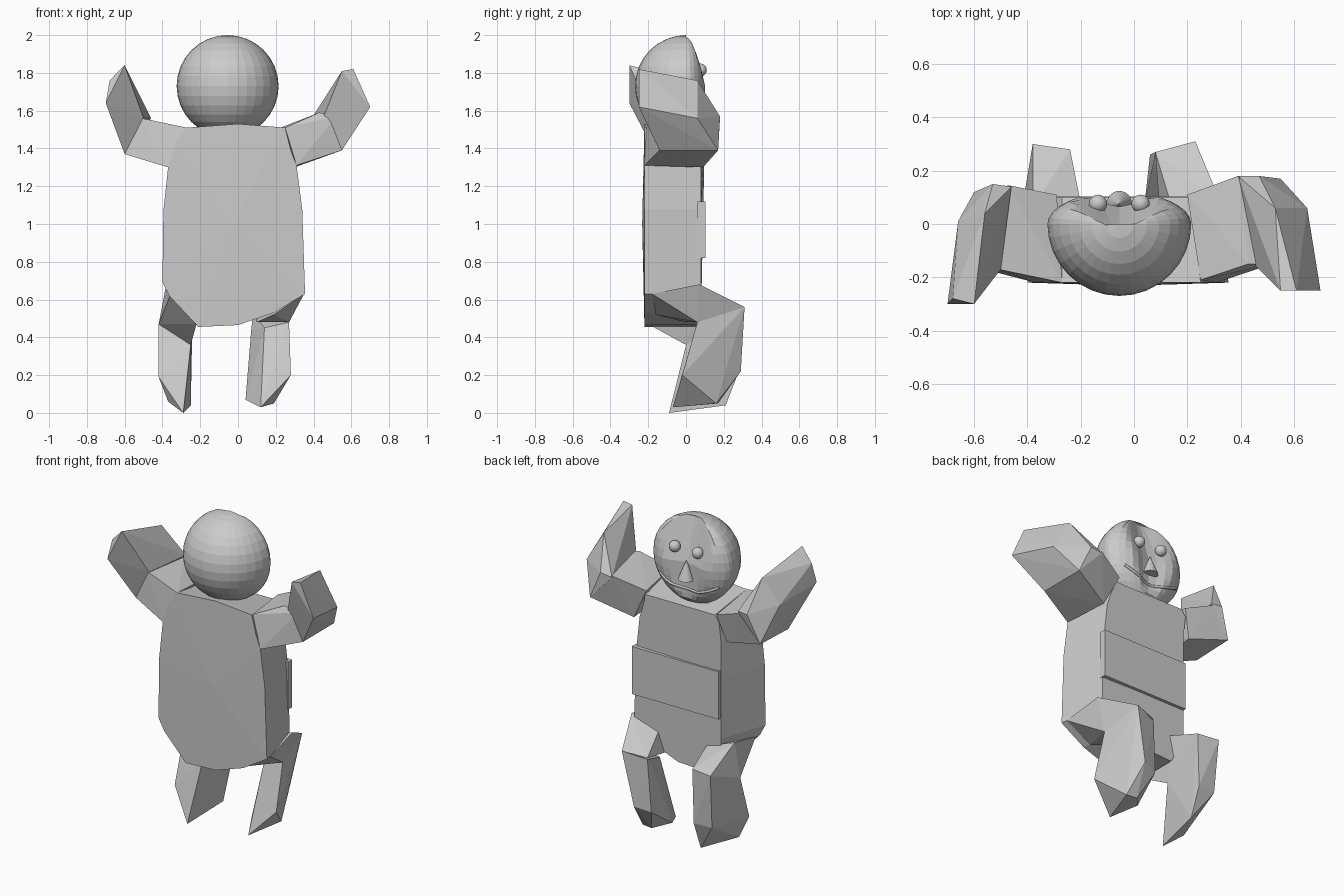
import bpy, bmesh, math
from mathutils import Vector

default_cube = bpy.data.objects.get("Cube")
if default_cube:
    bpy.data.objects.remove(default_cube, do_unlink=True)

# One plain grey for the whole figure
grey = bpy.data.materials.new("plain_grey")
grey.use_nodes = True
colour = (0.6, 0.6, 0.6, 1)
grey.diffuse_color = colour
shader = next(node for node in grey.node_tree.nodes if node.type == 'BSDF_PRINCIPLED')
shader.inputs["Base Color"].default_value = colour


def finish(name, mesh_builder):
    """Turn a bmesh into a named, coloured object."""
    bmesh.ops.recalc_face_normals(mesh_builder, faces=mesh_builder.faces)
    mesh = bpy.data.meshes.new(name)
    mesh_builder.to_mesh(mesh)
    mesh_builder.free()
    mesh.materials.append(grey)
    part = bpy.data.objects.new(name, mesh)
    bpy.context.collection.objects.link(part)
    return part


def hull(name, corners):
    """Build a faceted solid around a handful of corners."""
    builder = bmesh.new()
    for corner in corners:
        builder.verts.new(corner)
    result = bmesh.ops.convex_hull(builder, input=builder.verts)
    spare = {item for key in ("geom_interior", "geom_unused") for item in result[key]
             if isinstance(item, bmesh.types.BMVert)}
    bmesh.ops.delete(builder, geom=list(spare), context='VERTS')
    return finish(name, builder)


def ball(name, centre, radius, reshape=None):
    builder = bmesh.new()
    bmesh.ops.create_uvsphere(builder, u_segments=32, v_segments=16, radius=radius)
    for vert in builder.verts:
        if reshape:
            vert.co.y = reshape(vert.co)
        vert.co += Vector(centre)
    return finish(name, builder)


# Torso: wide back outline lofted to a narrower front outline
outline = [(0, 1.53), (.25, 1.51), (.28, 1.39), (.31, 1.31), (.34, 1.08), (.355, .63),
           (.19, .53), (0, .465), (-.21, .455), (-.36, .615), (-.4, .69),
           (-.395, 1.07), (-.37, 1.3), (-.33, 1.43), (-.27, 1.51)]


def front_point(x, z):
    across = x * .86 if x > 0 else max(x, -.3)
    depth = .1 if z > 1.4 else .08
    return (across, depth, min(z, 1.47))


torso = bmesh.new()
back_ring = [torso.verts.new((x, -.22, z)) for x, z in outline]
front_ring = [torso.verts.new(front_point(x, z)) for x, z in outline]
count = len(outline)
for i in range(count):
    j = (i + 1) % count
    torso.faces.new((back_ring[i], back_ring[j], front_ring[j], front_ring[i]))
back_face = torso.faces.new(back_ring)
torso.faces.new(front_ring)
torso.normal_update()
# Shallow fan of facets across the back
fan = bmesh.ops.poke(torso, faces=[back_face])
for vert in fan["verts"]:
    vert.co.y = -.232
finish("torso", torso)

# Raised band across the belly
hull("belly_band", [(x, y, z) for x in (-.298, .305) for y in (.06, .104) for z in (.82, 1.12)])

# Arms raised, elbows bent, hands swept backward
hull("right_upper_arm", [
    (-.27, -.22, 1.51), (-.37, -.22, 1.3), (-.34, .08, 1.31), (-.29, .11, 1.48),
    (-.6, -.16, 1.37), (-.6, .12, 1.38), (-.51, -.17, 1.56), (-.47, .145, 1.55)])
hull("right_forearm", [
    (-.6, -.16, 1.37), (-.6, .12, 1.38), (-.46, .14, 1.56), (-.53, .15, 1.56),
    (-.66, .01, 1.6), (-.56, .04, 1.76), (-.6, -.3, 1.84), (-.7, -.3, 1.64),
    (-.68, -.28, 1.76), (-.5, -.17, 1.56)])
hull("left_upper_arm", [
    (.25, -.21, 1.51), (.31, -.22, 1.31), (.3, .09, 1.3), (.2, .11, 1.5),
    (.55, -.14, 1.39), (.55, .17, 1.39), (.39, .18, 1.57), (.43, -.15, 1.59),
    (.52, -.15, 1.57)])
hull("left_forearm", [
    (.55, -.14, 1.39), (.55, .17, 1.39), (.39, .18, 1.56), (.47, .18, 1.57),
    (.65, .06, 1.56), (.53, .06, 1.76), (.55, -.25, 1.81), (.61, -.25, 1.82),
    (.7, -.25, 1.62), (.45, -.15, 1.56)])

# Legs: thighs push forward, shins fold down and back
hull("right_thigh", [
    (-.36, -.18, .62), (-.22, -.2, .47), (-.38, .06, .68), (-.2, .08, .62),
    (-.38, .3, .56), (-.24, .28, .56), (-.42, .06, .47), (-.25, 0, .36)])
hull("right_shin", [
    (-.38, .3, .56), (-.24, .28, .56), (-.42, .06, .47), (-.25, 0, .36),
    (-.42, -.03, .19), (-.37, 0, .06), (-.29, -.09, 0), (-.25, .21, .04),
    (-.37, .27, .22), (-.25, .28, .22)])
hull("left_thigh", [
    (.35, -.18, .63), (.33, .07, .68), (.23, .31, .56), (.08, .27, .54),
    (.14, .07, .62), (.27, .06, .48), (.1, 0, .48), (.19, -.16, .52)])
hull("left_shin", [
    (.23, .31, .56), (.08, .27, .53), (.27, .06, .48), (.07, .22, .44),
    (.14, .06, .45), (.28, -.02, .2), (.16, .29, .22), (.06, .26, .2),
    (.19, .16, .05), (.12, .17, .05), (.12, -.07, .03), (.04, .08, .07)])

# Head: round behind, sloping flattened face with a shallow central dent
head_centre = Vector((-.055, 0, 1.73))
head_radius = .27


def flatten_face(point):
    if point.y <= 0:
        return point.y
    dent = .045 * math.exp(-(point.x / .1) ** 2)
    slope = .3 * max(point.z, 0)
    return min(point.y * .45, .11 - dent - slope)


ball("head", head_centre, head_radius, flatten_face)


def on_face(x, z):
    """Find the point on the face at an offset from the head centre."""
    depth = math.sqrt(head_radius ** 2 - x * x - z * z)
    return head_centre + Vector((x, flatten_face(Vector((x, depth, z))), z))


for side, name in ((-1, "right_eye"), (1, "left_eye")):
    ball(name, head_centre + Vector((side * .08, .076, .085)), .034)

# Nose: upright cone
nose = bmesh.new()
bmesh.ops.create_cone(nose, cap_ends=True, segments=32, radius1=.047, radius2=0, depth=.12)
bmesh.ops.translate(nose, verts=nose.verts, vec=head_centre + Vector((0, .077, -.04)))
finish("nose", nose)

# Mouth: thin smiling tube following the face
mouth_data = bpy.data.curves.new("mouth", 'CURVE')
mouth_data.dimensions = '3D'
mouth_data.bevel_depth = .008
mouth_data.bevel_resolution = 1
mouth_data.use_fill_caps = True
smile = mouth_data.splines.new('POLY')
steps = 14
smile.points.add(steps)
for i, point in enumerate(smile.points):
    across = 2 * i / steps - 1
    spot = on_face(across * .2 - .015, -.165 + .06 * across ** 2)
    point.co = (*spot, 1)
mouth_data.materials.append(grey)
mouth = bpy.data.objects.new("mouth", mouth_data)
bpy.context.collection.objects.link(mouth)
